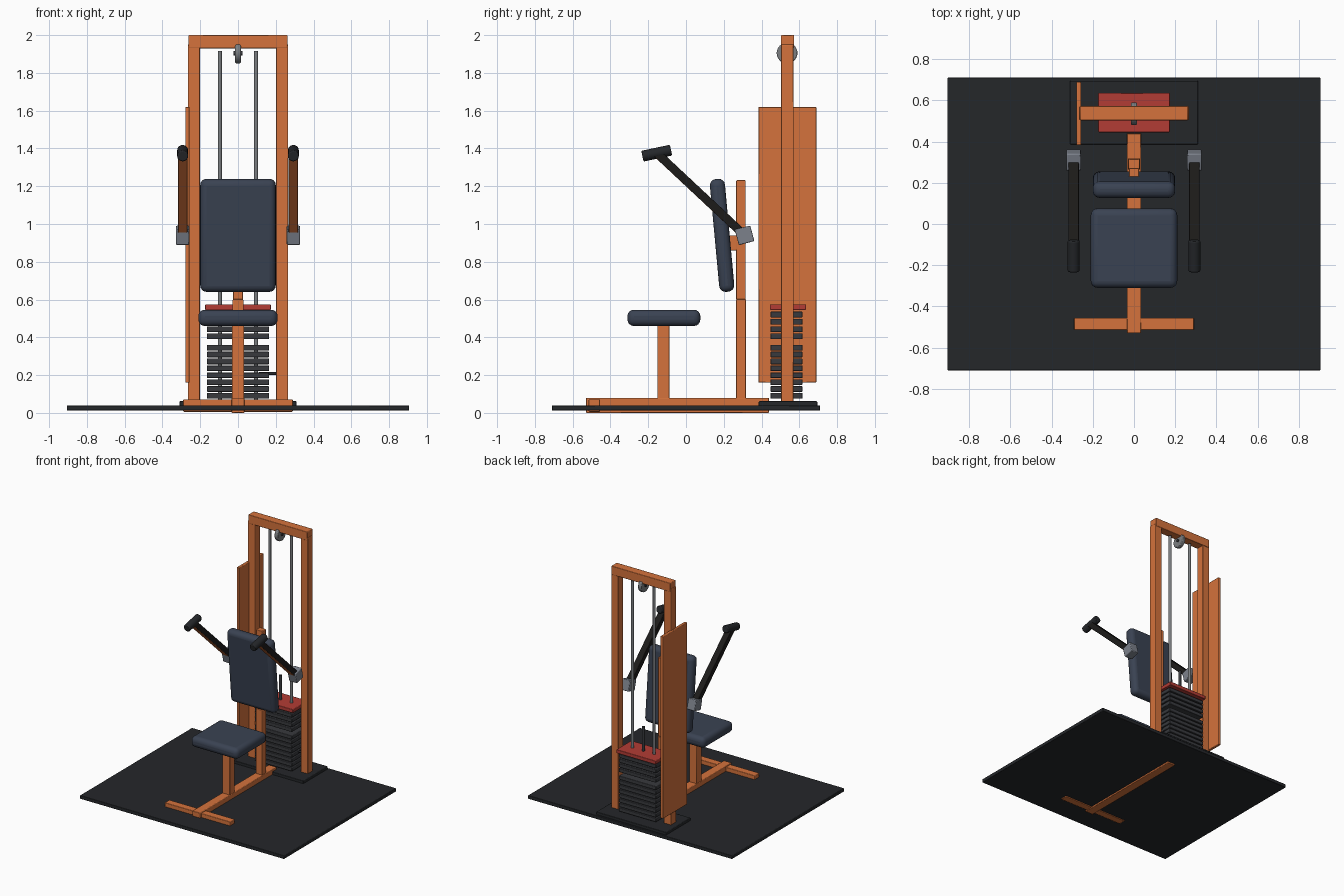
import bpy, bmesh
from math import radians, atan2, hypot, pi
from mathutils import Vector

if "Cube" in bpy.data.objects:
    bpy.data.objects.remove(bpy.data.objects["Cube"])


def mat(name, *rgb):
    m = bpy.data.materials.new(name)
    m.diffuse_color = (*rgb, 1)
    m.use_nodes = True
    m.node_tree.nodes["Principled BSDF"].inputs["Base Color"].default_value = m.diffuse_color
    return m


ORANGE = mat("orange_paint", 0.66, 0.17, 0.045)
PAD = mat("navy_vinyl", 0.042, 0.055, 0.085)
RUBBER = mat("black_rubber", 0.018, 0.02, 0.023)
IRON = mat("dark_iron", 0.04, 0.042, 0.048)
RED = mat("red_paint", 0.45, 0.045, 0.035)
STEEL = mat("steel", 0.2, 0.21, 0.22)
GREY = mat("pivot_grey", 0.2, 0.22, 0.26)
ARM = mat("arm_black", 0.012, 0.011, 0.01)


def finish(name, bm, loc, rot, material, bevel, segs):
    me = bpy.data.meshes.new(name)
    bm.to_mesh(me)
    bm.free()
    me.materials.append(material)
    ob = bpy.data.objects.new(name, me)
    bpy.context.collection.objects.link(ob)
    ob.location, ob.rotation_euler = loc, rot
    if bevel:
        b = ob.modifiers.new("bevel", "BEVEL")
        b.width, b.segments = bevel, segs
        b.limit_method = "ANGLE"
    bpy.ops.object.select_all(action="DESELECT")
    ob.select_set(True)
    bpy.context.view_layer.objects.active = ob
    bpy.ops.object.shade_smooth_by_angle(angle=radians(35))
    return ob


def block(name, size, loc, material, rot=(0, 0, 0), bevel=0.004, segs=2):
    bm = bmesh.new()
    bmesh.ops.create_cube(bm, size=1)
    bmesh.ops.scale(bm, vec=size, verts=bm.verts)
    return finish(name, bm, loc, rot, material, bevel, segs)


def box(name, lo, hi, material, **kw):
    lo, hi = Vector(lo), Vector(hi)
    return block(name, hi - lo, (lo + hi) / 2, material, **kw)


def cyl(name, r, length, loc, material, rot=(0, 0, 0), bevel=0, n=24):
    bm = bmesh.new()
    bmesh.ops.create_cone(bm, cap_ends=True, segments=n, radius1=r, radius2=r, depth=length)
    return finish(name, bm, loc, rot, material, bevel, 2)


# Floor mat and base frame
box("floor_mat", (-0.905, -0.71, 0.012), (0.905, 0.71, 0.04), RUBBER)
box("base_rail", (-0.035, -0.53, 0), (0.035, 0.44, 0.08), ORANGE)
box("front_foot", (-0.29, -0.515, 0.006), (0.29, -0.455, 0.072), ORANGE)
box("stack_base", (-0.31, 0.385, 0.018), (0.31, 0.695, 0.062), RUBBER)

# Tower frame
for side, s in (("left", -1), ("right", 1)):
    block(f"{side}_upright", (0.064, 0.066, 1.9), (s * 0.234, 0.537, 1.0), ORANGE)
    cyl(f"{side}_guide_rod", 0.011, 1.86, (s * 0.096, 0.54, 0.985), STEEL, n=16)
box("top_beam", (-0.262, 0.503, 1.93), (0.262, 0.573, 2.0), ORANGE)
cyl("pulley_wheel", 0.055, 0.03, (0, 0.535, 1.905), STEEL, (0, pi / 2, 0), 0.006, 32)
cyl("pulley_axle", 0.012, 0.045, (0, 0.535, 1.905), IRON, (0, pi / 2, 0))
box("pulley_bracket", (-0.006, 0.52, 1.89), (0.006, 0.55, 1.94), IRON, bevel=0)
box("side_shield", (-0.279, 0.383, 0.16), (-0.256, 0.69, 1.62), ORANGE)

# Weight stack, with a gap between the two groups
heights = [0.09 + i * 0.0365 for i in range(8)] + [0.405 + i * 0.0385 for i in range(4)]
for i, z in enumerate(heights):
    block(f"weight_plate_{i + 1}", (0.33, 0.17, 0.03), (0, 0.532, z), IRON)
box("top_weight_plate", (-0.174, 0.445, 0.545), (0.174, 0.635, 0.575), RED)
cyl("selector_rod", 0.011, 0.7, (0, 0.54, 0.42), IRON, n=16)
cyl("selector_pin", 0.008, 0.1, (0.16, 0.53, 0.208), RUBBER, (0, pi / 2, 0), n=12)

# Seat and back rest
box("seat_post", (-0.033, -0.152, 0.07), (0.033, -0.087, 0.465), ORANGE)
box("seat", (-0.21, -0.31, 0.46), (0.21, 0.076, 0.546), PAD, bevel=0.034, segs=4)
box("back_post_lower", (-0.029, 0.264, 0.07), (0.029, 0.318, 0.6), ORANGE)
box("back_post_upper", (-0.027, 0.266, 0.6), (0.027, 0.316, 1.232), ORANGE)
box("back_pad_bracket", (-0.025, 0.2, 0.86), (0.025, 0.28, 0.94), ORANGE)
block("back_pad", (0.4, 0.08, 0.6), (0, 0.191, 0.94), PAD, (radians(5.3), 0, 0), 0.034, 4)

# Press arms: pivot block, bar with orange underside, and grip
a, b = Vector((0, 0.31, 0.94)), Vector((0, -0.155, 1.375))
d = b - a
for side, s in (("left", -1), ("right", 1)):
    off = Vector((s * 0.293, 0, 0))
    block(f"{side}_arm_pivot", (0.07, 0.085, 0.085), a + off, GREY, (radians(15), 0, 0), 0.005)
    arm = block(f"{side}_press_arm", (0.05, d.length, 0.045), (a + b) / 2 + off, ARM,
                (atan2(d.z, d.y) - pi, 0, 0))
    arm.data.materials.append(ORANGE)
    for p in arm.data.polygons:
        if p.normal.z < -0.5:
            p.material_index = 1
    cyl(f"{side}_grip", 0.029, 0.155, b + off, RUBBER, (radians(-90 + 12), 0, 0), 0.006)
